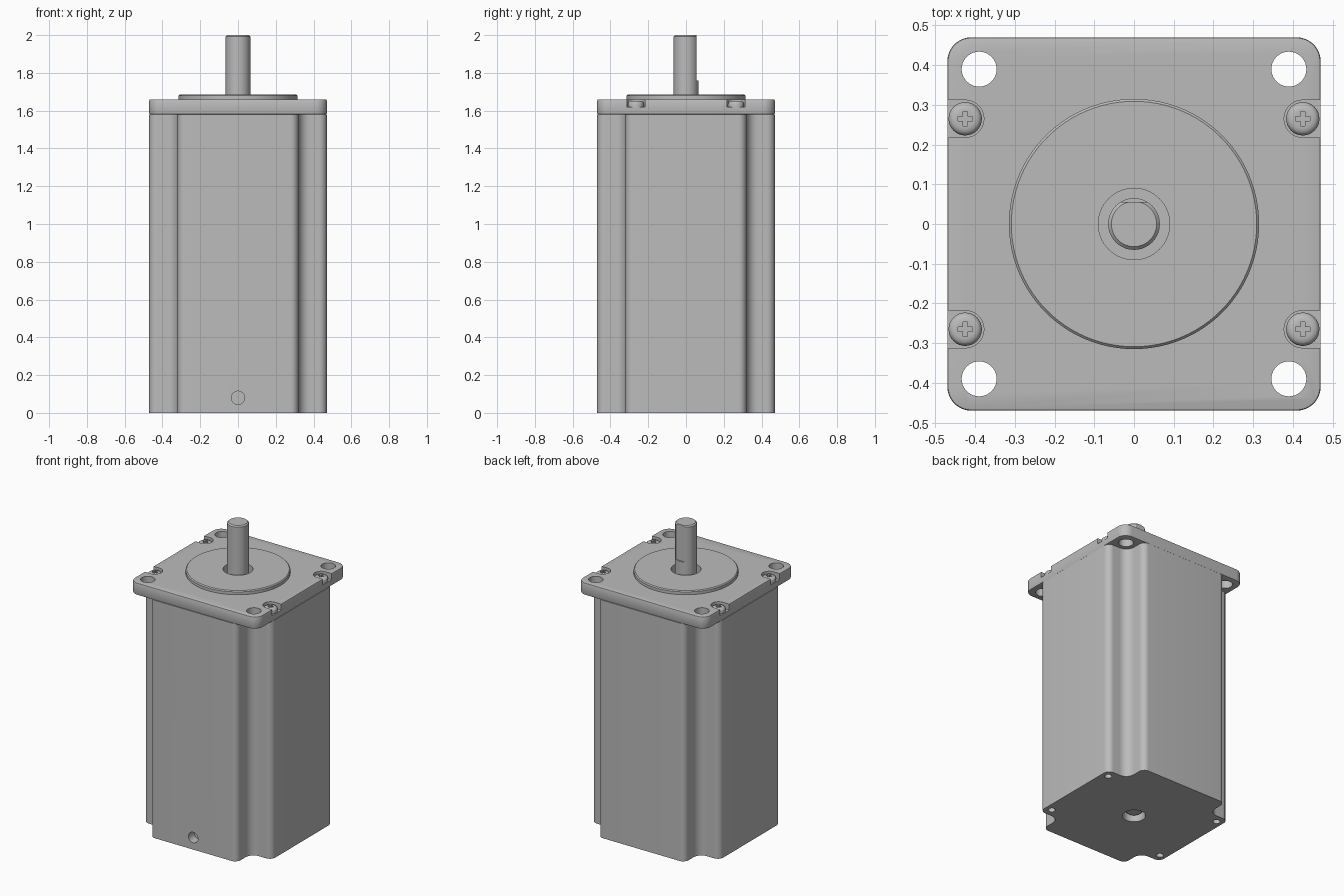
import bpy, bmesh, math
from math import cos, sin, pi, radians
from mathutils import Matrix

cube = bpy.data.objects.get("Cube")
if cube:
    bpy.data.objects.remove(cube, do_unlink=True)

HALF = 0.47
FLANGE_Z, TOP_Z, PILOT_Z = 1.58, 1.66, 1.685

grey = bpy.data.materials.new("satin_grey")
grey.use_nodes = True
COLOUR = (0.5, 0.5, 0.5, 1)
grey.diffuse_color = COLOUR
grey.node_tree.nodes["Principled BSDF"].inputs["Base Color"].default_value = COLOUR


def arc(cx, cy, r, a0, a1, n=10):
    angles = [radians(a0 + (a1 - a0) * i / n) for i in range(n + 1)]
    return [(cx + r * cos(a), cy + r * sin(a)) for a in angles]


def four_corners(quadrant):
    """Repeat one corner of an outline around the axis."""
    outline = []
    for k in range(4):
        c, s = round(cos(k * pi / 2)), round(sin(k * pi / 2))
        outline += [(c * x - s * y, s * x + c * y) for x, y in quadrant]
    return outline


def make(name, bm):
    bmesh.ops.recalc_face_normals(bm, faces=bm.faces)
    mesh = bpy.data.meshes.new(name)
    bm.to_mesh(mesh)
    bm.free()
    mesh.materials.append(grey)
    ob = bpy.data.objects.new(name, mesh)
    bpy.context.collection.objects.link(ob)
    return ob


def prism(name, pts, z0, z1):
    bm = bmesh.new()
    face = bm.faces.new([bm.verts.new((x, y, z0)) for x, y in pts])
    ext = bmesh.ops.extrude_face_region(bm, geom=[face])["geom"]
    bmesh.ops.translate(bm, vec=(0, 0, z1 - z0),
                        verts=[v for v in ext if isinstance(v, bmesh.types.BMVert)])
    return make(name, bm)


def cylinder(name, r, z0, z1, x=0, y=0, n=64):
    return prism(name, arc(x, y, r, 0, 360 - 360 / n, n - 1), z0, z1)


def lathe(name, profile, x=0, y=0, n=64):
    """Solid of revolution from (radius, height) points, capped at both ends."""
    bm = bmesh.new()
    rings = [[bm.verts.new((px, py, z)) for px, py in arc(x, y, r, 0, 360 - 360 / n, n - 1)]
             for r, z in profile]
    for lo, hi in zip(rings, rings[1:]):
        for i in range(n):
            j = (i + 1) % n
            bm.faces.new((lo[i], lo[j], hi[j], hi[i]))
    bm.faces.new(rings[0])
    bm.faces.new(rings[-1])
    return make(name, bm)


def box(name, x0, x1, y0, y1, z0, z1):
    return prism(name, [(x0, y0), (x1, y0), (x1, y1), (x0, y1)], z0, z1)


def bake(ob):
    graph = bpy.context.evaluated_depsgraph_get()
    ob.modifiers.update()if hasattr(ob.modifiers, "update") else None
    mesh = bpy.data.meshes.new_from_object(ob.evaluated_get(graph))
    ob.modifiers.clear()
    ob.data = mesh


def cut(ob, cutters):
    for c in cutters:
        c.hide_render = True
        mod = ob.modifiers.new("cut", 'BOOLEAN')
        mod.operation, mod.solver, mod.object = 'DIFFERENCE', 'EXACT', c
    bpy.context.view_layer.update()
    bake(ob)
    for c in cutters:
        bpy.data.objects.remove(c, do_unlink=True)


def soften(ob, width):
    mod = ob.modifiers.new("soft_edge", 'BEVEL')
    mod.width, mod.segments = width, 2
    mod.limit_method, mod.angle_limit = 'ANGLE', radians(50)
    bpy.context.view_layer.update()
    bake(ob)


SCREWS = [(sx * 0.425, sy * 0.265) for sx in (-1, 1) for sy in (-1, 1)]
parts = []

# Body: square column with a rounded notch along each corner
notch = (arc(0.43, 0.28, 0.04, 0, 90) + arc(0.38, 0.38, 0.06, 270, 180)
         + arc(0.28, 0.43, 0.04, 0, 90))
body = prism("motor_body", four_corners(notch), 0, FLANGE_Z)
front_hole = cylinder("front_hole_cutter", 0.035, -0.06, 0.06, n=32)
front_hole.data.transform(Matrix.Translation((0, -HALF, 0.08)) @ Matrix.Rotation(pi / 2, 4, 'X'))
cutters = [front_hole, lathe("bore_cutter", [(0.075, -0.01), (0.066, 0.008), (0.066, 0.09)])]
cutters += [cylinder("bolt_hole_cutter", 0.022, -0.01, 0.05, x, y, 24) for x, y in SCREWS]
cut(body, cutters)
parts.append(body)

# Flange with corner holes, screw slots and shaft recess
flange = prism("mounting_flange", four_corners(arc(HALF - 0.06, HALF - 0.06, 0.06, 0, 90)),
               FLANGE_Z, TOP_Z)
soften(flange, 0.006)
cutters = [cylinder("recess_cutter", 0.09, 1.62, 1.75)]
for sx in (-1, 1):
    for sy in (-1, 1):
        cutters.append(cylinder("corner_hole_cutter", 0.044, 1.5, 1.75, sx * 0.39, sy * 0.39, 40))
for x, y in SCREWS:
    slot = [(0.52, -0.047)] + [(0.52, 0.047)] + arc(0.425, 0, 0.047, 90, 270, 20)
    sign = 1 if x > 0 else -1
    cutters.append(prism("slot_cutter", [(sign * px, py + y) for px, py in slot], 1.62, 1.75))
cut(flange, cutters)
parts.append(flange)

# Raised pilot ring
pilot = lathe("pilot_ring", [(0.315, TOP_Z), (0.315, PILOT_Z - 0.006), (0.309, PILOT_Z)], n=96)
cut(pilot, [cylinder("pilot_bore_cutter", 0.09, 1.6, 1.75)])
parts.append(pilot)

# Shaft with a chamfered tip and a flat on the back
shaft = lathe("drive_shaft", [(0.065, 1.6), (0.065, 1.992), (0.057, 2.0)])
cut(shaft, [box("flat_cutter", -0.1, 0.1, 0.056, 0.2, 1.76, 2.1)])
parts.append(shaft)
parts.append(lathe("shaft_rear_end", [(0.05, 0.1), (0.05, 0.035), (0.044, 0.029)]))

# Domed screws with cross recesses
for x, y in SCREWS:
    screw = lathe("flange_screw", [(0.042, 1.618), (0.042, 1.637), (0.039, 1.645),
                                   (0.033, 1.65), (0.024, 1.652)], x, y, 32)
    a, b = 0.018, 0.006
    cross = four_corners([(a, -b), (a, b), (b, b)])
    cut(screw, [prism("cross_cutter", [(px + x, py + y) for px, py in cross], 1.64, 1.7)])
    parts.append(screw)

# Smooth curved walls, keep edges crisp
bpy.ops.object.select_all(action='DESELECT')
for ob in parts:
    ob.select_set(True)
bpy.context.view_layer.objects.active = body
bpy.ops.object.shade_smooth_by_angle(angle=radians(30))
